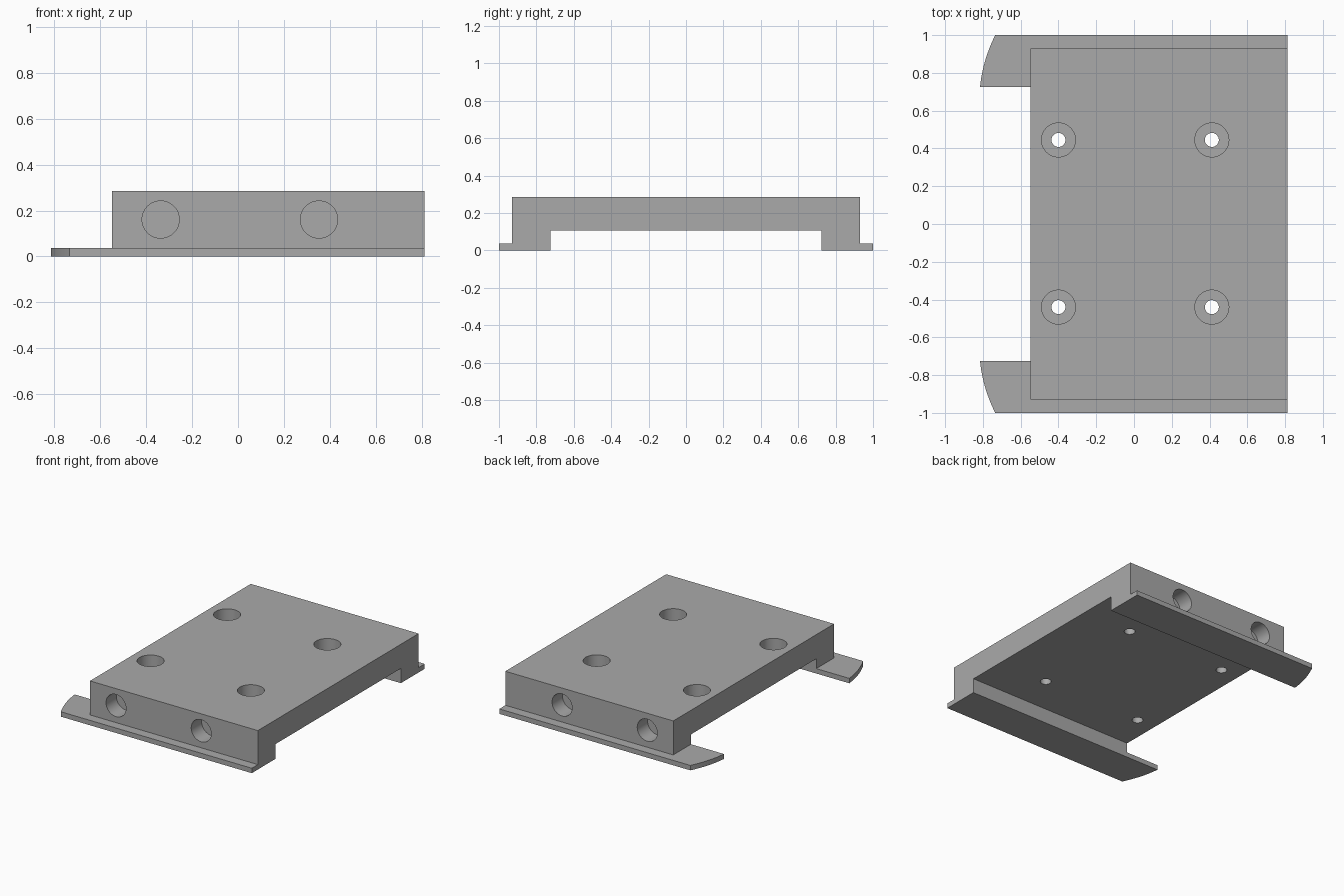
import bpy, bmesh, math
from mathutils import Matrix

cube = bpy.data.objects.get("Cube")
if cube:
    bpy.data.objects.remove(cube, do_unlink=True)

# Single grey material
grey = bpy.data.materials.new("plain grey")
grey.use_nodes = True
colour = (0.40, 0.40, 0.40, 1)
grey.diffuse_color = colour
grey.node_tree.nodes["Principled BSDF"].inputs["Base Color"].default_value = colour


def make_object(name, bm):
    bmesh.ops.recalc_face_normals(bm, faces=bm.faces)
    mesh = bpy.data.meshes.new(name)
    bm.to_mesh(mesh)
    bm.free()
    mesh.materials.append(grey)
    obj = bpy.data.objects.new(name, mesh)
    bpy.context.collection.objects.link(obj)
    return obj


def prism(name, points, offset):
    """Extrude a closed 3D outline along an offset."""
    bm = bmesh.new()
    face = bm.faces.new([bm.verts.new(p) for p in points])
    new = bmesh.ops.extrude_face_region(bm, geom=[face])["geom"]
    bmesh.ops.translate(bm, vec=offset, verts=[v for v in new if isinstance(v, bmesh.types.BMVert)])
    # The starting face stays as the end cap
    return make_object(name, bm)


def cylinder(name, radius, depth, centre, along_y=False):
    bm = bmesh.new()
    rot = Matrix.Rotation(math.pi / 2, 4, 'X') if along_y else Matrix()
    bmesh.ops.create_cone(bm, cap_ends=True, segments=48, radius1=radius, radius2=radius,
                          depth=depth, matrix=Matrix.Translation(centre) @ rot)
    return make_object(name, bm)


def cut(target, cutter):
    cutter.hide_render = True
    mod = target.modifiers.new("cut", 'BOOLEAN')
    mod.operation = 'DIFFERENCE'
    mod.solver = 'EXACT'
    mod.object = cutter
    bpy.context.view_layer.objects.active = target
    bpy.ops.object.modifier_apply(modifier=mod.name)
    bpy.data.objects.remove(cutter, do_unlink=True)


X0, X1, BODY_X = -0.815, 0.812, -0.548
TOP, CHANNEL, FLANGE = 0.285, 0.108, 0.036

# Channel-shaped plate with a thin flange along each side
half = [(0.725, CHANNEL), (0.725, 0), (1, 0), (1, FLANGE), (0.93, FLANGE), (0.93, TOP)]
section = half + [(-y, z) for y, z in reversed(half)]
plate = prism("mounting_plate", [(X0, y, z) for y, z in section], (X1 - X0, 0, 0))

# Cut the block back so that only the flange tabs project
cut(plate, prism("end_cutter", [(-1, -1.1, FLANGE), (BODY_X, -1.1, FLANGE),
                                (BODY_X, -1.1, 0.5), (-1, -1.1, 0.5)], (0, 2.2, 0)))

# Curved tab ends
arc = []
for i in range(-1, 14):
    t = i / 12
    arc.append((X0 + 0.08 * t - 0.055 * t * (1 - t), 0.725 + 0.275 * t))
for side in (-1, 1):
    outline = [(x, side * y, -0.1) for x, y in arc]
    outline += [(-1, side * arc[-1][1], -0.1), (-1, side * arc[0][1], -0.1)]
    cut(plate, prism("tab_cutter", outline, (0, 0, 0.3)))

# Counterbored screw holes
for x in (-0.40, 0.412):
    for y in (-0.44, 0.445):
        cut(plate, cylinder("screw_cutter", 0.037, 0.6, (x, y, 0.2)))
        cut(plate, cylinder("counterbore_cutter", 0.09, 0.4, (x, y, TOP - 0.11 + 0.2)))

# Blind round sockets in both long sides
for x in (-0.337, 0.353):
    for side in (-1, 1):
        cut(plate, cylinder("socket_cutter", 0.081, 0.4, (x, side * (0.93 - 0.12 + 0.2), 0.161), True))

# Smooth bores, crisp edges
bpy.ops.object.select_all(action='DESELECT')
plate.select_set(True)
bpy.context.view_layer.objects.active = plate
bpy.ops.object.shade_smooth_by_angle(angle=math.radians(30))
